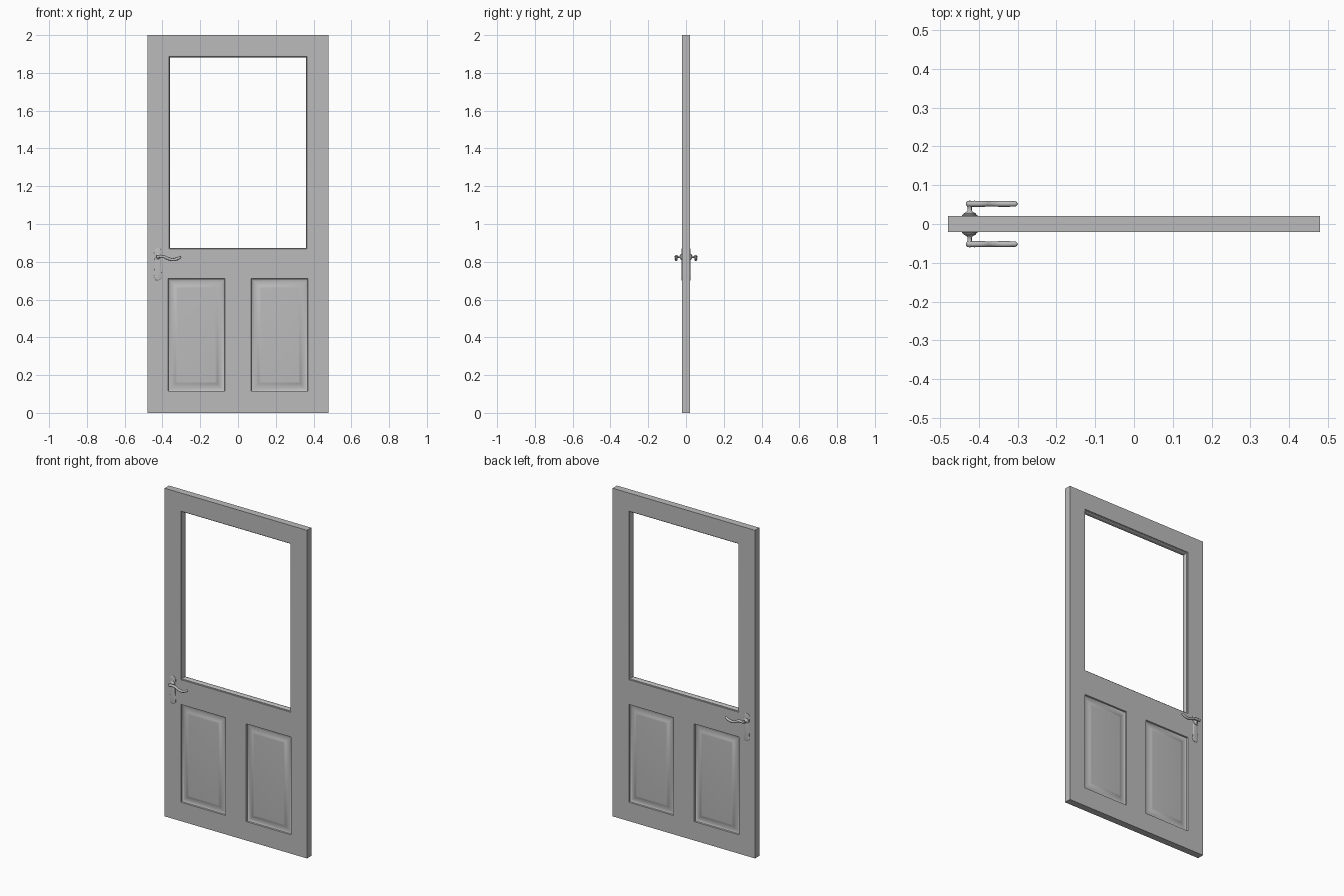
import bpy, bmesh, math
from mathutils import Vector

cube = bpy.data.objects.get("Cube")
if cube:
    bpy.data.objects.remove(cube, do_unlink=True)


def material(name, value):
    mat = bpy.data.materials.new(name)
    mat.use_nodes = True
    colour = (value, value, value, 1)
    mat.diffuse_color = colour
    mat.node_tree.nodes["Principled BSDF"].inputs["Base Color"].default_value = colour
    return mat


GREY = material("door_grey", 0.5)
FRONT = -0.021     # y of the front face


def finish(name, mesh, angle=35):
    """Add the mesh, mirror it to the back and shade it."""
    mesh.materials.clear()
    mesh.materials.append(GREY)
    obj = bpy.data.objects.new(name, mesh)
    bpy.context.collection.objects.link(obj)
    mod = obj.modifiers.new("front_and_back", 'MIRROR')
    mod.use_axis = (False, True, False)
    mod.merge_threshold = 0.0001
    bpy.ops.object.select_all(action='DESELECT')
    obj.select_set(True)
    bpy.context.view_layer.objects.active = obj
    bpy.ops.object.shade_smooth_by_angle(angle=math.radians(angle))
    return obj


def bm_to_mesh(bm, name):
    mesh = bpy.data.meshes.new(name)
    bm.to_mesh(mesh)
    bm.free()
    return mesh


def bridge(bm, a, b):
    n = len(a)
    for i in range(n):
        j = (i + 1) % n
        bm.faces.new((a[i], a[j], b[j], b[i]))


def rect_rings(bm, x0, x1, z0, z1, profile, cap):
    """Sweep (inset, depth) steps around a rectangle, inwards from the face."""
    last = None
    for inset, depth in profile:
        a, b, c, d = x0 + inset, x1 - inset, z0 + inset, z1 - inset
        ring = [bm.verts.new((x, FRONT + depth, z))
                for x, z in ((a, c), (b, c), (b, d), (a, d))]
        if last:
            bridge(bm, last, ring)
        last = ring
    if cap:
        bm.faces.new(last)


# Door leaf: flat frame with openings
XS = [-0.48, -0.371, -0.07, 0.07, 0.371, 0.48]
ZS = [0, 0.115, 0.711, 0.862, 1.892, 2]
OPEN = {(1, 1), (3, 1), (1, 3), (2, 3), (3, 3)}
bm = bmesh.new()
grid = {(i, k): bm.verts.new((x, FRONT, z))
        for i, x in enumerate(XS) for k, z in enumerate(ZS)}
for i in range(5):
    for k in range(5):
        if (i, k) not in OPEN:
            bm.faces.new((grid[i, k], grid[i + 1, k], grid[i + 1, k + 1], grid[i, k + 1]))

# Outer edges of the leaf
rect_rings(bm, XS[0], XS[-1], ZS[0], ZS[-1], [(0, -FRONT), (0, 0)], False)

# Raised panels with a cove border
PANEL = [(0, 0), (0.002, 0.008), (0.007, 0.0115), (0.016, 0.0125), (0.026, 0.0115),
         (0.034, 0.009), (0.041, 0.005), (0.045, 0.0035), (0.051, 0.003)]
for i in (1, 3):
    rect_rings(bm, XS[i], XS[i + 1], ZS[1], ZS[2], PANEL, True)

# Window opening with a rounded moulding
WINDOW = [(0, 0), (0.001, 0.004), (0.005, 0.005), (0.008, 0.008),
          (0.010, 0.012), (0.010, -FRONT)]
rect_rings(bm, XS[1], XS[4], ZS[3], ZS[4], WINDOW, False)
bmesh.ops.remove_doubles(bm, verts=bm.verts, dist=0.00005)
finish("door_leaf", bm_to_mesh(bm, "door_leaf"), 30)

# Handle plate: long rounded shape with a slight waist and a bevelled rim
HX, HZ = -0.424, 0.826
PLATE_Z, HALF, RADIUS = 0.786, 0.085, 0.020


def plate_outline(shrink):
    pts = []
    for end in (1, -1):
        for s in range(13):
            a = math.pi * s / 12 + (0 if end == 1 else math.pi)
            r = RADIUS - shrink
            pts.append((r * math.cos(a), end * (HALF - RADIUS) + r * math.sin(a)))
        for t in (0.6, 0.2, -0.2, -0.6):
            waist = (RADIUS - shrink) - 0.004 * (1 - t * t)
            pts.append((-end * waist, end * t * (HALF - RADIUS)))
    return pts


bm = bmesh.new()
last = None
for shrink, out in ((0, 0), (0, 0.0015), (0.002, 0.003), (0.006, 0.004)):
    ring = [bm.verts.new((HX + x, FRONT - out, PLATE_Z + z))
            for x, z in plate_outline(shrink)]
    if last:
        bridge(bm, last, ring)
    last = ring
bm.faces.new(last)
bmesh.ops.recalc_face_normals(bm, faces=bm.faces)
finish("handle_plate", bm_to_mesh(bm, "handle_plate"))

# Rosette and spindle: one turned profile (radius, distance from the face)
bm = bmesh.new()
last = None
for radius, out in ((0.016, 0.002), (0.016, 0.006), (0.012, 0.008), (0.008, 0.010),
                    (0.0055, 0.014), (0.0055, 0.022), (0.008, 0.026), (0.0095, 0.030),
                    (0.0095, 0.034), (0.007, 0.038), (0.002, 0.039)):
    ring = [bm.verts.new((HX + radius * math.cos(math.tau * s / 24), FRONT - out,
                          HZ + radius * math.sin(math.tau * s / 24))) for s in range(24)]
    if last:
        bridge(bm, last, ring)
    last = ring
bm.faces.new(last)
bmesh.ops.recalc_face_normals(bm, faces=bm.faces)
finish("handle_spindle", bm_to_mesh(bm, "handle_spindle"))

# Wave-shaped lever: a tapered tube along a curve
PATH = [(-0.434, 0.829, 0.3), (-0.428, 0.829, 0.9), (-0.412, 0.828, 1), (-0.390, 0.826, 0.95),
        (-0.368, 0.816, 0.9), (-0.345, 0.811, 0.95), (-0.322, 0.816, 0.95),
        (-0.306, 0.824, 0.85), (-0.301, 0.827, 0.3)]
curve = bpy.data.curves.new("lever_path", 'CURVE')
curve.dimensions = '3D'
curve.bevel_depth = 0.008
curve.bevel_resolution = 4
curve.resolution_u = 6
curve.use_fill_caps = True
spline = curve.splines.new('BEZIER')
spline.bezier_points.add(len(PATH) - 1)
for point, (x, z, r) in zip(spline.bezier_points, PATH):
    point.co = Vector((x, -0.052, z))
    point.radius = r
    point.handle_left_type = point.handle_right_type = 'AUTO'
path = bpy.data.objects.new("lever_path", curve)
bpy.context.collection.objects.link(path)
bpy.context.view_layer.update()
lever = bpy.data.meshes.new_from_object(
    path.evaluated_get(bpy.context.evaluated_depsgraph_get()))
bpy.data.objects.remove(path, do_unlink=True)
finish("handle_lever", lever, 50)
